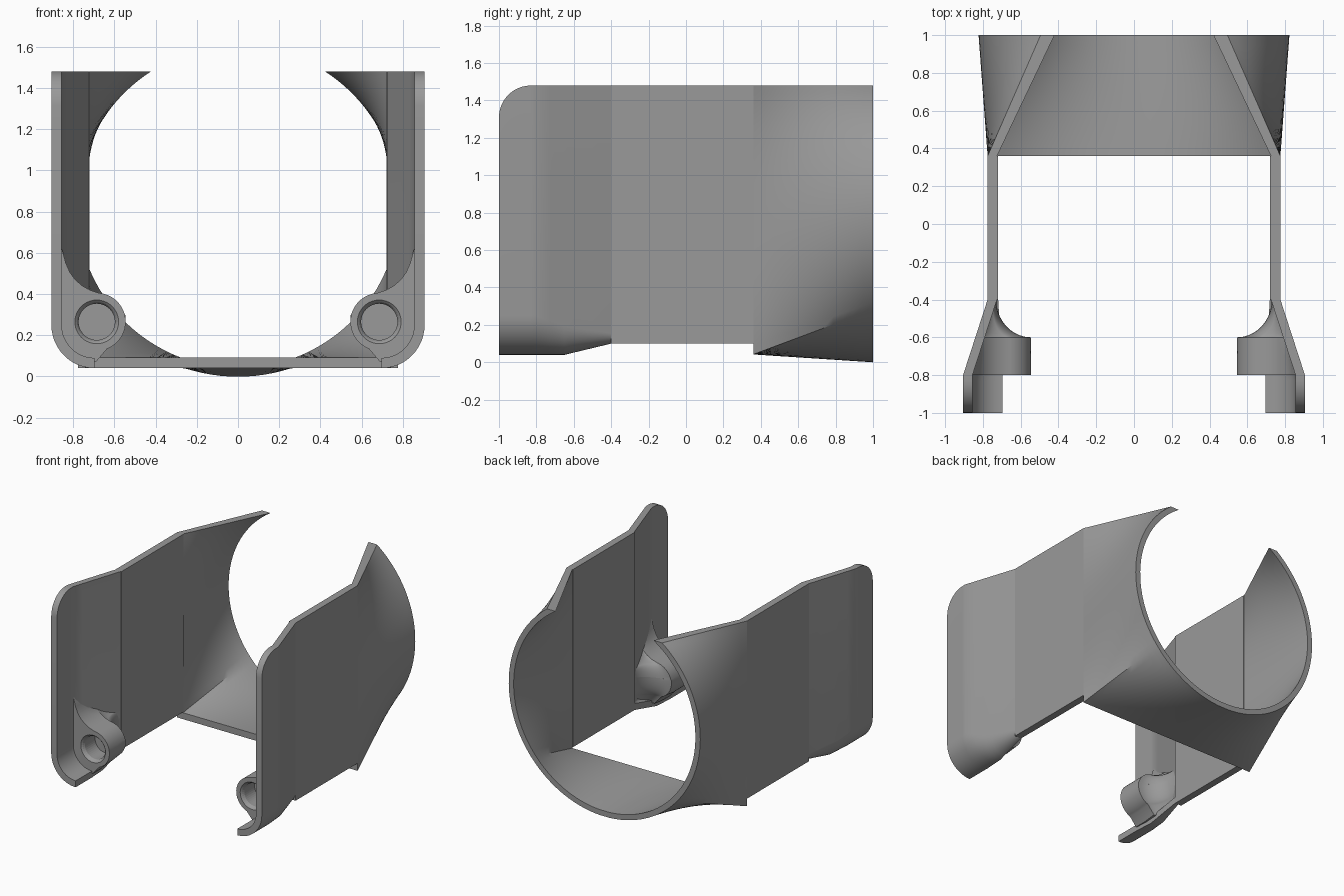
import bpy, bmesh, math

if "Cube" in bpy.data.objects:
    bpy.data.objects.remove(bpy.data.objects["Cube"])

grey = bpy.data.materials.new("mid_grey")
grey.diffuse_color = (0.32, 0.32, 0.32, 1)
grey.use_nodes = True
grey.node_tree.nodes["Principled BSDF"].inputs["Base Color"].default_value = grey.diffuse_color

TOP = 1.48      # height of the open top
T = 0.05        # wall thickness


def lerp(a, b, t):
    return a + (b - a) * min(1, max(0, t))


def loft(name, sections):
    """Skin closed (x, z) loops placed along y: sections = [(y, loop), ...]."""
    bm = bmesh.new()
    rings = [[bm.verts.new((x, y, z)) for x, z in loop] for y, loop in sections]
    n = len(rings[0])
    for a, b in zip(rings, rings[1:]):
        for i in range(n):
            j = (i + 1) % n
            bm.faces.new((a[i], a[j], b[j], b[i]))
    bm.faces.new(rings[0])
    bm.faces.new(rings[-1][::-1])
    bmesh.ops.recalc_face_normals(bm, faces=bm.faces)
    mesh = bpy.data.meshes.new(name)
    bm.to_mesh(mesh)
    bm.free()
    mesh.materials.append(grey)
    obj = bpy.data.objects.new(name, mesh)
    bpy.context.collection.objects.link(obj)
    return obj


def smooth(obj):
    bpy.ops.object.select_all(action='DESELECT')
    obj.select_set(True)
    bpy.context.view_layer.objects.active = obj
    bpy.ops.object.shade_smooth_by_angle(angle=math.radians(30))


def mirror_x(obj):
    obj.modifiers.new("mirror", 'MIRROR').use_axis[0] = True


# Flared front flanges with an inward curl along the bottom
def wall_x(y):
    return lerp(0.905, 0.775, (y + 0.8) / 0.4)


def bottom_z(y):
    return lerp(0.04, 0.10, (y + 0.65) / 0.25)


def flange_section(y):
    xo, zb = wall_x(y), bottom_z(y)
    r = lerp(0.21, 0.056, (y + 0.8) / 0.4)
    d = min(0, y + 0.83)
    top = TOP - 0.17 + math.sqrt(max(0, 0.17 ** 2 - d * d))
    arc = [math.radians(-90 * i / 12) for i in range(13)]

    def side(rad):
        return [(xo - r + rad * math.cos(a), zb + r + rad * math.sin(a)) for a in arc]
    return [(xo, top)] + side(r) + side(r - T)[::-1] + [(xo - T, top)]


ys = [-0.83 - 0.17 * math.cos(math.radians(9 * i)) for i in range(11)]
ys += [-0.8, -0.725, -0.65, -0.6, -0.5, -0.4]
flange = loft("front_flange", [(y, flange_section(y)) for y in ys])
mirror_x(flange)
smooth(flange)

# Straight side plates
box = [(0.72, 0.10), (0.775, 0.10), (0.775, TOP), (0.72, TOP)]
plate = loft("side_plate", [(-0.4, box), (0.36, box)])
mirror_x(plate)


# Rear shroud: square channel blending into an open round ring
def half_section(k, inset):
    cz, rad = 0.822, 0.823 - (0.042 if inset else 0)
    hx, zb = 0.775 - inset, 0.042 + inset
    a_corner = math.radians(-41)
    a_top = math.asin((TOP - cz) / rad)
    pts = []
    for i in range(1, 45):
        if i <= 16:      # floor
            t = i / 16
            a = lerp(-math.pi / 2, a_corner, t)
            sx, sz = hx * t, zb
        else:            # side
            t = (i - 16) / 28
            a = lerp(a_corner, a_top, t)
            sx, sz = hx, lerp(zb, TOP, t)
        pts.append((lerp(sx, rad * math.cos(a), k),
                    lerp(sz, cz + rad * math.sin(a), k)))
    return pts


def shroud_section(k):
    def full(inset):
        h = half_section(k, inset)
        return [(-x, z) for x, z in h[::-1]] + h
    return full(0) + full(T)[::-1]


shroud = loft("rear_shroud", [(0.36 + 0.64 * i / 12, shroud_section(i / 12))
                              for i in range(13)])
smooth(shroud)

# Pivot bosses, faired into the flanges
BX, BZ, BR = 0.685, 0.265, 0.14
boss_loop = [(0.88, 0.64), (0.853, 0.615), (0.835, 0.55), (0.815, 0.505),
             (0.79, 0.47), (0.755, 0.44), (0.72, 0.42)]
boss_loop += [(BX + BR * math.cos(math.radians(a)), BZ + BR * math.sin(math.radians(a)))
              for a in range(95, 250, 7)]
boss_loop += [(0.69, 0.07)]
boss_loop += [(0.695 + 0.185 * math.cos(math.radians(a)),
               0.25 + 0.185 * math.sin(math.radians(a))) for a in range(-80, 1, 10)]


def boss_section(y):
    hi = wall_x(y) - 0.025
    t = min(1, max(0, (y + 0.6) / 0.2))
    lo = 0.545 + 0.185 * math.sqrt(1 - (1 - t) ** 2)
    s = (hi - lo) / (hi - 0.545)
    lift = bottom_z(y) - 0.04
    return [(hi - (hi - min(x, hi)) * s, z + lift * (z < 0.3)) for x, z in boss_loop]


boss_ys = [-0.8, -0.7, -0.6] + [-0.6 + 0.2 * (1 - math.cos(math.radians(9 * i)))
                                for i in range(1, 11)]
boss = loft("pivot_boss", [(y, boss_section(y)) for y in boss_ys])


# Blind hole with a softened rim
def circle(r):
    return [(BX + r * math.cos(math.tau * i / 40), BZ + r * math.sin(math.tau * i / 40))
            for i in range(40)]


cutter = loft("hole_cutter", [(-0.83, circle(0.108)), (-0.802, circle(0.108)),
                              (-0.79, circle(0.096)), (-0.775, circle(0.088)),
                              (-0.65, circle(0.088))])
cutter.hide_render = True
cutter.hide_set(True)
cut = boss.modifiers.new("hole", 'BOOLEAN')
cut.operation = 'DIFFERENCE'
cut.solver = 'EXACT'
cut.object = cutter
mirror_x(boss)
smooth(boss)
